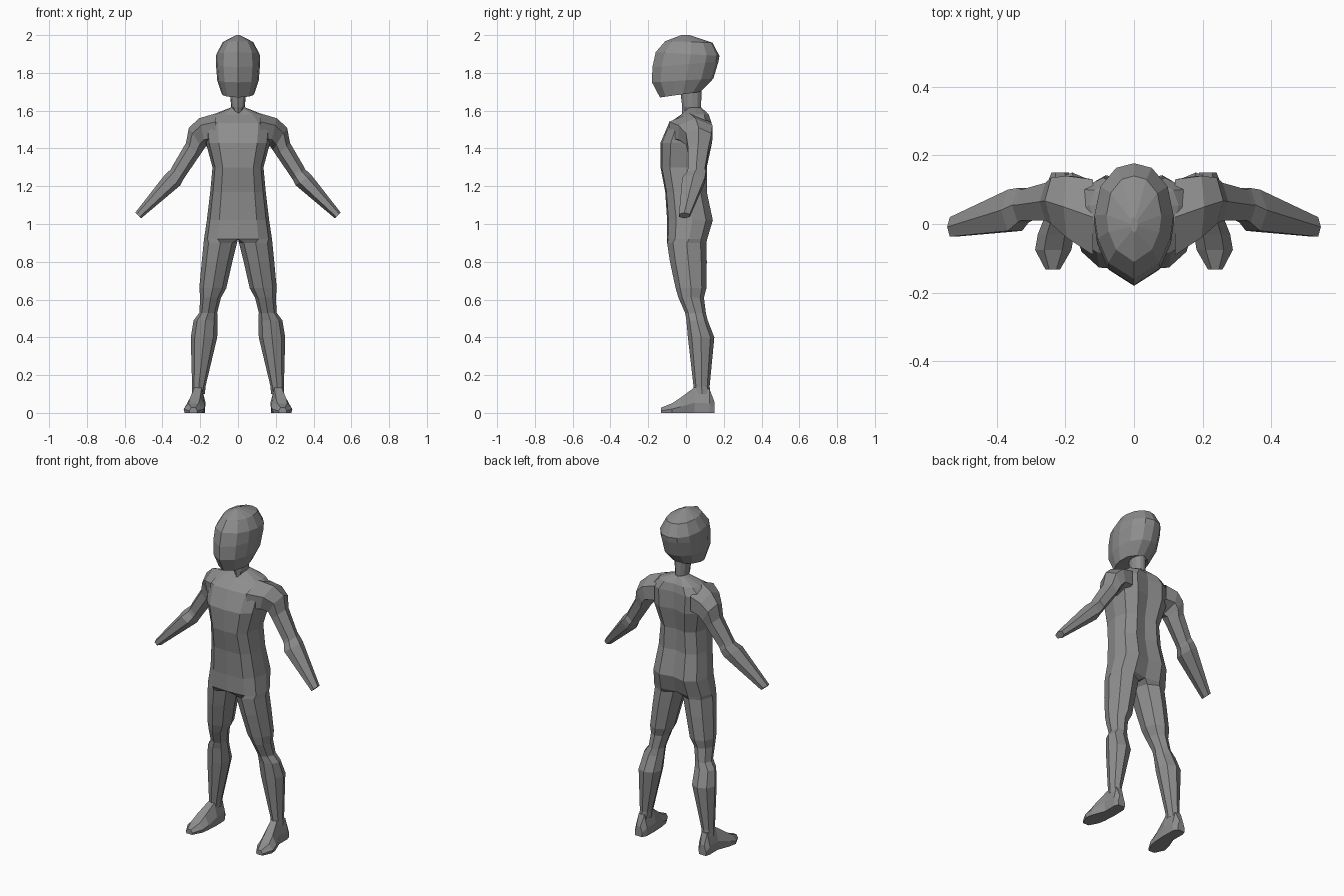
import bpy, bmesh

grey = bpy.data.materials.new("dark_grey")
grey.diffuse_color = (.27, .27, .27, 1)


def loft(name, rings, cap_start=True, cap_end=True, mirror=True):
    """Skin a stack of closed rings; faces lying on the x=0 plane are dropped."""
    bm = bmesh.new()
    rows = [[bm.verts.new(p) for p in r] for r in rings]
    for a, b in zip(rows, rows[1:]):
        n = len(a)
        for i in range(n):
            bm.faces.new((a[i], a[(i + 1) % n], b[(i + 1) % n], b[i]))
    if cap_start:
        bm.faces.new(rows[0])
    if cap_end:
        bm.faces.new(rows[-1])
    bmesh.ops.recalc_face_normals(bm, faces=bm.faces[:])
    if mirror:
        flat = [f for f in bm.faces if all(abs(v.co.x) < 1e-5 for v in f.verts)]
        bmesh.ops.delete(bm, geom=flat, context='FACES')
    me = bpy.data.meshes.new(name)
    bm.to_mesh(me)
    bm.free()
    me.materials.append(grey)
    ob = bpy.data.objects.new(name, me)
    bpy.context.collection.objects.link(ob)
    if mirror:
        m = ob.modifiers.new("Mirror", 'MIRROR')
        m.use_clip = True
        m.merge_threshold = 0.0005
    return ob


# Body: one half, ankle to neck base (z, x inner, x outer, y front, y back)
LEG = [(.15, .15), (.5, 0), (.85, .15), (1, .5), (.85, .85), (.5, 1), (.15, .85), (0, .5)]
TORSO = [(0, 0), (.6, .03), (.9, .2), (1, .55), (.88, .85), (.5, 1), (0, .93), (0, .5)]


def body_ring(shape, z, x0, x1, y0, y1):
    return [(x0 + (x1 - x0) * u, y0 + (y1 - y0) * v, z) for u, v in shape]


leg = [(.10, .175, .245, .04, .13), (.14, .172, .243, .04, .125),
       (.40, .11, .25, .01, .15), (.49, .108, .235, .002, .115),
       (.53, .11, .205, -.005, .105), (.61, .09, .2, -.04, .095),
       (.66, .062, .205, -.055, .108), (.80, .03, .192, -.085, .11),
       (.90, .005, .182, -.1, .108)]
torso = [(.92, 0, .18, -.1, .112), (1.02, 0, .165, -.1, .142),
         (1.17, 0, .147, -.11, .11), (1.30, 0, .135, -.135, .11),
         (1.43, 0, .17, -.135, .138), (1.535, 0, .18, -.09, .135),
         (1.58, 0, .13, -.025, .12), (1.618, 0, .035, .015, .08)]
loft("body_and_legs",
     [body_ring(LEG, *r) for r in leg] + [body_ring(TORSO, *r) for r in torso],
     cap_start=False)

# Arms: section from top edge to bottom edge (x, z, x, z), then y range
def arm_ring(xt, zt, xb, zb, y0, y1):
    sec = [(0, .5), (.25, 0), (.75, 0), (1, .5), (.75, 1), (.25, 1)]
    return [(xt + (xb - xt) * t, y0 + (y1 - y0) * v, zt + (zb - zt) * t) for t, v in sec]


arm = [(.12, 1.585, .12, 1.41, -.09, .13), (.205, 1.56, .17, 1.41, -.04, .14),
       (.26, 1.51, .185, 1.39, 0, .135), (.275, 1.43, .205, 1.36, .01, .12),
       (.345, 1.31, .28, 1.25, .01, .1), (.355, 1.29, .29, 1.235, .005, .105),
       (.388, 1.26, .305, 1.205, -.02, .1), (.544, 1.06, .513, 1.03, -.037, .02)]
loft("arms", [arm_ring(*r) for r in arm], cap_start=False)

# Feet: sections along y (y, x inner, x outer, top z)
def foot_ring(y, x0, x1, zt):
    sec = [(.05, 0), (.95, 0), (1, .4), (.75, 1), (.25, 1), (0, .4)]
    return [(x0 + (x1 - x0) * u, y, zt * v) for u, v in sec]


foot = [(.15, .19, .24, .06), (.125, .174, .25, .125), (.045, .172, .25, .135),
        (-.03, .175, .28, .08), (-.075, .182, .288, .05), (-.132, .215, .258, .028)]
loft("feet", [foot_ring(*r) for r in foot])

# Head: stacked egg-shaped rings (half width, front y, back y, front z, back z)
HALF = [(0, -1), (.65, -.72), (.92, -.3), (1, .1), (.85, .6), (.45, .92), (0, 1)]
EGG = HALF + [(-u, v) for u, v in HALF[-2:0:-1]]


def head_ring(w, y0, y1, z0, z1):
    return [(u * w, (y0 + y1) / 2 + v * (y1 - y0) / 2, z0 + (z1 - z0) * (v + 1) / 2)
            for u, v in EGG]


head = [(.085, -.138, .078, 1.67, 1.70), (.11, -.18, .145, 1.75, 1.77),
        (.117, -.178, .172, 1.83, 1.86), (.115, -.16, .177, 1.91, 1.89),
        (.08, -.11, .14, 1.968, 1.96), (.01, -.025, .02, 2, 2)]
loft("head", [head_ring(*r) for r in head], mirror=False)

# Neck
neck = [(.015, -.02, .08, 1.57, 1.59), (.036, -.02, .08, 1.62, 1.62),
        (.044, -.03, .082, 1.70, 1.71)]
loft("neck", [head_ring(*r) for r in neck], False, False, mirror=False)
